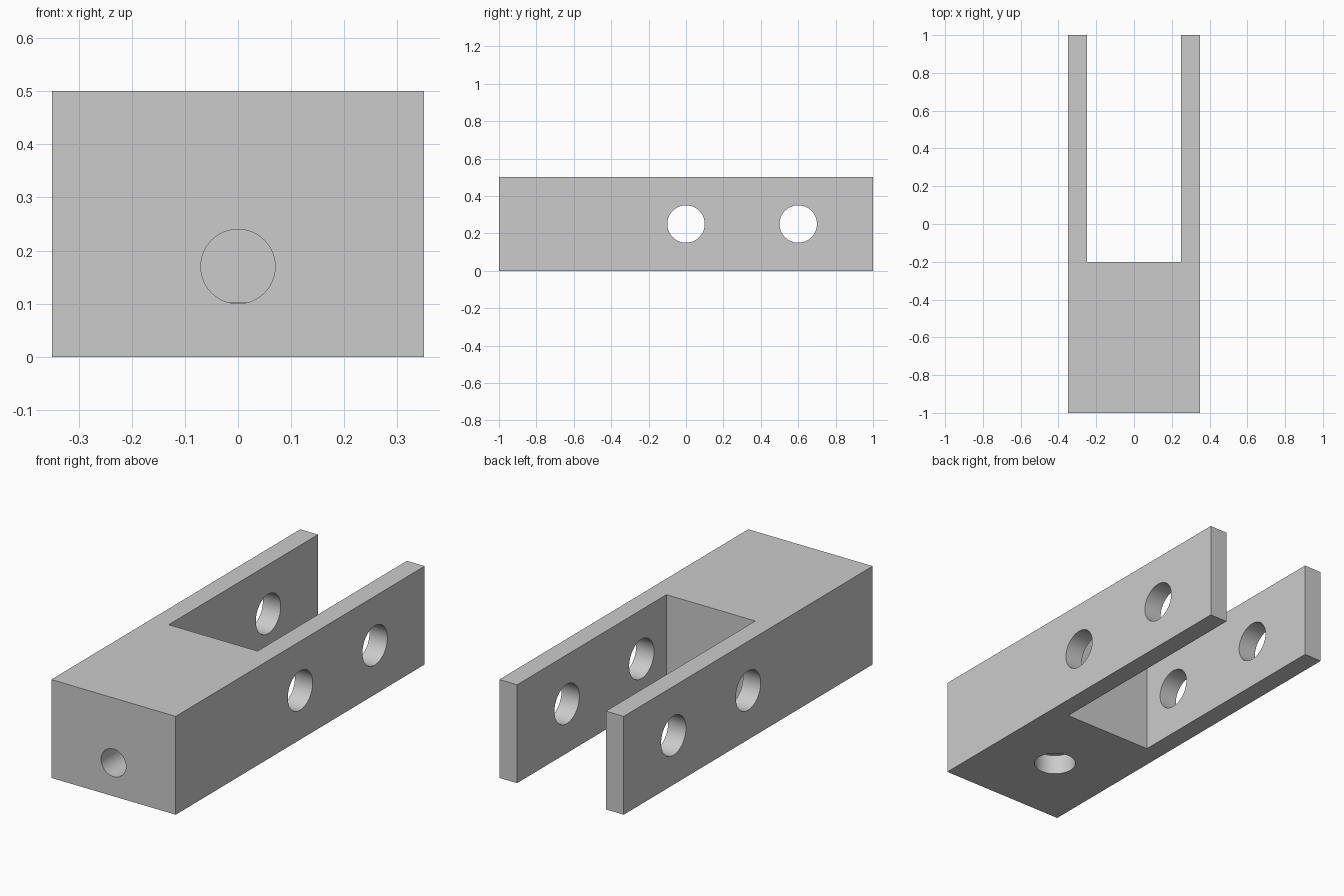
import bpy
import bmesh
from math import pi, radians

if "Cube" in bpy.data.objects:
    bpy.data.objects.remove(bpy.data.objects["Cube"], do_unlink=True)

# Single plain grey
grey = bpy.data.materials.new("plain_grey")
grey.use_nodes = True
colour = (0.6, 0.6, 0.6, 1)
grey.diffuse_color = colour
grey.node_tree.nodes["Principled BSDF"].inputs["Base Color"].default_value = colour

HALF_W, HEIGHT, SLOT_W, SLOT_Y = 0.35, 0.5, 0.25, -0.2

# Forked block: U-shaped outline pulled up to full height
outline = [(-HALF_W, -1), (HALF_W, -1), (HALF_W, 1), (SLOT_W, 1),
           (SLOT_W, SLOT_Y), (-SLOT_W, SLOT_Y), (-SLOT_W, 1), (-HALF_W, 1)]
bm = bmesh.new()
base = bm.faces.new([bm.verts.new((x, y, 0)) for x, y in outline])
top = bmesh.ops.extrude_face_region(bm, geom=[base])["geom"]
bmesh.ops.translate(bm, vec=(0, 0, HEIGHT),
                    verts=[v for v in top if isinstance(v, bmesh.types.BMVert)])
bmesh.ops.recalc_face_normals(bm, faces=bm.faces)
mesh = bpy.data.meshes.new("clevis_block")
bm.to_mesh(mesh)
bm.free()
mesh.materials.append(grey)
block = bpy.data.objects.new("clevis_block", mesh)
bpy.context.collection.objects.link(block)


def drill(name, centre, radius, length, rotation=(0, 0, 0)):
    """Cut a round hole through the block."""
    bpy.ops.mesh.primitive_cylinder_add(vertices=64, radius=radius, depth=length,
                                        location=centre, rotation=rotation)
    cutter = bpy.context.object
    cutter.name = name
    cutter.hide_render = True
    cutter.data.materials.append(grey)
    mod = block.modifiers.new(name, "BOOLEAN")
    mod.operation = "DIFFERENCE"
    mod.solver = "EXACT"
    mod.object = cutter
    bpy.ops.object.select_all(action="DESELECT")
    block.select_set(True)
    bpy.context.view_layer.objects.active = block
    bpy.ops.object.modifier_apply(modifier=name)
    bpy.data.objects.remove(cutter, do_unlink=True)


# Pin holes across both arms
for i, y in enumerate((0, 0.6)):
    drill(f"pin_hole_{i + 1}", (0, y, 0.25), 0.1, 1, (0, pi / 2, 0))

# Blind hole in the front end, meeting the shallow recess underneath
drill("front_hole", (0, -0.85, 0.17), 0.07, 0.5, (pi / 2, 0, 0))
drill("bottom_recess", (0, -0.6, 0), 0.1, 0.204)

bpy.ops.object.shade_smooth_by_angle(angle=radians(30))
